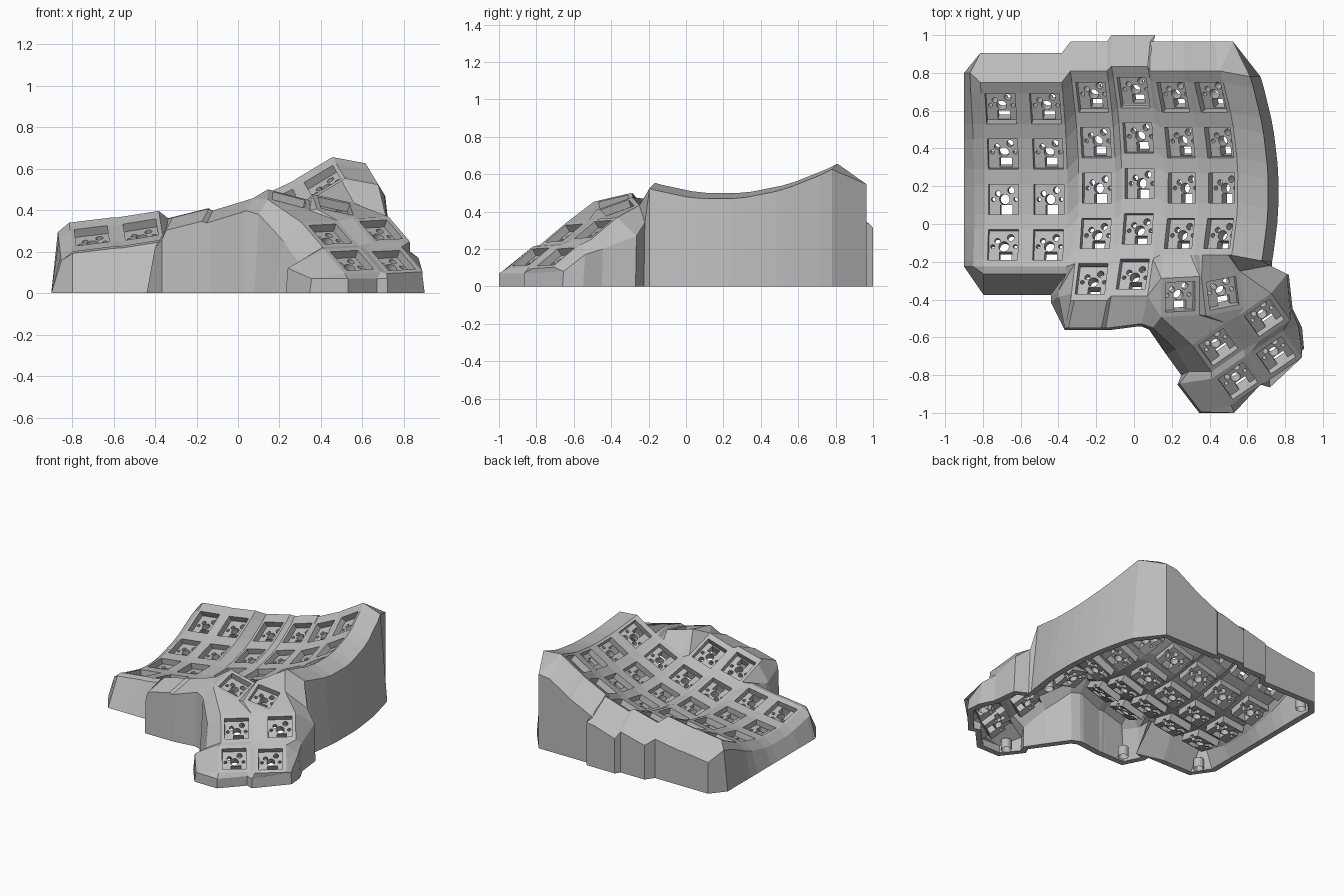
import bpy, bmesh, math
from mathutils import Vector, Matrix

if "Cube" in bpy.data.objects:
    bpy.data.objects.remove(bpy.data.objects["Cube"], do_unlink=True)

grey = bpy.data.materials.new("plain_grey")
grey.use_nodes = True
grey.diffuse_color = (0.5, 0.5, 0.5, 1)
grey.node_tree.nodes["Principled BSDF"].inputs["Base Color"].default_value = (0.5, 0.5, 0.5, 1)

HOLE, EDGE, MARGIN, PITCH, THICK = 0.08, 0.1, 0.115, 0.24, 0.045


def add_object(name, mesh):
    obj = bpy.data.objects.new(name, mesh)
    bpy.context.collection.objects.link(obj)
    if not mesh.materials:
        mesh.materials.append(grey)
    return obj


def to_mesh(name, bm):
    mesh = bpy.data.meshes.new(name)
    bm.to_mesh(mesh)
    bm.free()
    return mesh


def baked(obj):
    """Mesh of an object with its modifiers applied."""
    bpy.context.view_layer.update()
    return bpy.data.meshes.new_from_object(obj.evaluated_get(bpy.context.evaluated_depsgraph_get()))


# Key columns: x and z at the lowest point, tilt, y of lowest point, y of back key, rows
columns = [
    (-0.69, 0.155, 7, 0.12, 0.61, 4),
    (-0.45, 0.185, 9, 0.12, 0.61, 4),
    (-0.195, 0.205, 14, 0.20, 0.67, 5),
    (0.03, 0.25, 17, 0.23, 0.695, 5),
    (0.255, 0.33, 25, 0.20, 0.67, 4),
    (0.465, 0.445, 31, 0.20, 0.67, 4),
]


def on_column(col, u, y):
    """Point on a tilted, curved key column."""
    x0, z0, tilt, low, _, _ = col
    t = math.radians(tilt)
    rise = (y - low) ** 2 / 2.0
    return Vector((x0 + u * math.cos(t) - rise * math.sin(t), y,
                   z0 + u * math.sin(t) + rise * math.cos(t)))


def pose(centre, x_axis, y_axis):
    x = x_axis.normalized()
    n = x.cross(y_axis).normalized()
    m = Matrix((x, n.cross(x), n)).transposed().to_4x4()
    m.translation = centre
    return m


bm = bmesh.new()
poses = []


def face(*verts):
    unique = list(dict.fromkeys(verts))
    if len(unique) > 2:
        bm.faces.new(unique)


# Key well: columns of cells with an opening for each key
grid = []
for col in columns:
    back, rows = col[4], col[5]
    keys = [back - PITCH * r for r in range(rows)]
    ys = [back + MARGIN + 0.025]
    for y in keys:
        ys += [y + HOLE, y - HOLE]
        c = (on_column(col, 0, y + HOLE) + on_column(col, 0, y - HOLE)) / 2
        poses.append(pose(c, on_column(col, 1, y) - on_column(col, 0, y),
                          on_column(col, 0, y + HOLE) - on_column(col, 0, y - HOLE)))
    ys.append(keys[-1] - MARGIN)
    v = [[bm.verts.new(on_column(col, u, y)) for u in (-EDGE, -HOLE, HOLE, EDGE)] for y in ys]
    for i in range(len(ys) - 1):
        for j in range(3):
            if not (j == 1 and i % 2 == 1):
                face(v[i][j], v[i + 1][j], v[i + 1][j + 1], v[i][j + 1])
    grid.append(v)

# Strips joining neighbouring columns
for a, b in zip(grid, grid[1:]):
    for i in range(min(len(a), len(b)) - 1):
        face(a[i][3], a[i + 1][3], b[i + 1][0], b[i][0])

# Thumb keys: four-sided frames; corners are named back/front + left/right
thumb = {}


def thumb_key(name, centre, x_axis, normal):
    x, n = Vector(x_axis), Vector(normal)
    m = pose(Vector(centre), x, n.cross(x))
    poses.append(m)
    signs = [(-1, -1), (1, -1), (1, 1), (-1, 1)]
    outer = [bm.verts.new(m @ Vector((sx * 0.105, sy * 0.105, 0))) for sx, sy in signs]
    inner = [bm.verts.new(m @ Vector((sx * HOLE, sy * HOLE, 0))) for sx, sy in signs]
    for i in range(4):
        k = (i + 1) % 4
        face(outer[i], outer[k], inner[k], inner[i])
    for corner, v in zip(("fl", "fr", "br", "bl"), outer):
        thumb[name + corner] = v


thumb_key("A", (0.245, -0.385, 0.45), (0.95, 0.05, -0.25), (0.25, -0.22, 0.93))
thumb_key("B", (0.47, -0.367, 0.42), (0.93, 0.18, -0.2), (0.28, -0.3, 0.92))
LOW_X, LOW_N = (0.82, 0.56, 0.04), (0.29, -0.48, 0.82)
for name, centre in {"C": (0.69, -0.497, 0.305), "D": (0.445, -0.652, 0.285),
                     "E": (0.752, -0.695, 0.158), "F": (0.55, -0.83, 0.158)}.items():
    thumb_key(name, centre, LOW_X, LOW_N)

# Webbing between the thumb keys
for web in ("Afr Bfl Bbl Abr", "Bfr Cbl Cbr Bbr", "Afl Dbl Dbr Afr", "Afr Dbr Bfl",
            "Bfl Dbr Cbl Bfr", "Dbr Dfr Cfl Cbl", "Dfl Fbl Fbr Dfr", "Cfl Ebl Ebr Cfr",
            "Fbr Ffr Efl Ebl", "Dfr Fbr Ebl Cfl"):
    face(*[thumb[n] for n in web.split()])

# Bridge from the key well to the thumb keys
T = thumb
c1, c2, c3, c4, c5, c6 = grid
lip5, lip6 = c5[-1], c6[-1]
face(lip5[0], T["Abl"], lip5[1])
face(lip5[1], T["Abl"], T["Abr"], lip5[2])
face(lip5[2], T["Abr"], lip5[3])
face(lip5[3], T["Abr"], T["Bbl"], lip6[0])
face(lip6[0], T["Bbl"], lip6[1])
face(lip6[1], T["Bbl"], T["Bbr"], lip6[2])
face(lip6[2], T["Bbr"], lip6[3])
face(c4[9][3], T["Abl"], lip5[0])
for i in (9, 10):
    face(c4[i][3], c4[i + 1][3], T["Abl"])
face(c4[11][3], T["Afl"], T["Abl"])

# Outer wall: each station is a top vertex, a shoulder point and a ground point
stations = []


def station(v, shoulder, ground):
    stations.append((v, bm.verts.new(shoulder), bm.verts.new((ground[0], ground[1], 0))))


def offset(v, dx, dy, dz):
    return v.co + Vector((dx, dy, dz))


flare = {c6[0][3]: 0.07, c4[0][3]: 0.04}
for col in reversed(grid):                       # back
    for v in reversed(col[0]):
        s = offset(v, flare.get(v, 0), *((0.165, -0.14) if col is c4 else (0.155, -0.11)))
        station(v, s, s)
for row in c1:                                   # left
    y = row[0].co.y + (0.05 if row is c1[0] else 0)
    station(row[0], (row[0].co.x - 0.055, y, row[0].co.z - 0.045), (-0.9, y))
for v in c1[-1] + c2[-1]:                        # front left
    x = v.co.x - (0.08 if v is c2[-1][3] else 0)
    station(v, offset(v, 0, -0.04, -0.01), (x, -0.375))
for i in (9, 10):                                # step to the longer columns
    y = -0.385 - 0.03 * (i - 9)
    station(c3[i][0], (-0.40, y + 0.03, 0.22), (-0.44, y))
for v in c3[-1] + c4[-1]:                        # front middle
    front = -0.55 if v.co.x < 0 else -0.53
    drop = 0.1 if v is c3[-1][0] else 0.06
    station(v, (v.co.x - 0.03, front, v.co.z - drop), (v.co.x - 0.03, front - 0.012))
for name, x, y, z, inset in (
        ("Afl", 0.08, -0.56, 0.38, 0.02), ("Dbl", 0.17, -0.69, 0.25, 0.05),
        ("Dfl", 0.25, -0.80, 0.15, 0.04), ("Fbl", 0.23, -0.85, 0.12, 0.01),
        ("Ffl", 0.345, -1, 0.07, 0.01), ("Ffl", 0.53, -1, 0.07, 0),
        ("Ffr", 0.67, -0.85, 0.07, 0), ("Efl", 0.72, -0.865, 0.07, 0),
        ("Efr", 0.9, -0.66, 0.08, -0.01), ("Ebr", 0.89, -0.55, 0.17, -0.02),
        ("Cfr", 0.84, -0.45, 0.2, -0.01), ("Cbr", 0.82, -0.27, 0.27, -0.01),
        ("Bbr", 0.73, -0.225, 0.34, -0.01)):     # thumb
    station(T[name], (x + inset, y + abs(inset) / 2, z), (x, y))
for row in reversed(c6):                         # right
    v = row[3]
    station(v, offset(v, 0.16, -0.03, -0.03), (v.co.x + 0.215, v.co.y - 0.03))

for a, b in zip(stations, stations[1:] + stations[:1]):
    face(a[0], a[1], b[1], b[0])
    face(a[1], a[2], b[2], b[1])

bmesh.ops.recalc_face_normals(bm, faces=bm.faces)
if sum(f.normal.z * f.calc_area() for f in bm.faces) < 0:
    bmesh.ops.reverse_faces(bm, faces=bm.faces)
raw = add_object("case_raw", to_mesh("case_raw", bm))
solid = raw.modifiers.new("thickness", "SOLIDIFY")
solid.thickness, solid.offset = THICK, -1
case = add_object("keyboard_case", baked(raw))
bpy.data.objects.remove(raw, do_unlink=True)
for v in case.data.vertices:
    v.co.z = max(v.co.z, 0)


def box(bm, x, y, z, sx, sy, sz):
    bmesh.ops.create_cube(bm, size=1, matrix=Matrix.Translation((x, y, z)) @ Matrix.Diagonal((sx, sy, sz, 1)))


def pin(bm, x, y, z, r, depth, sides=16):
    bmesh.ops.create_cone(bm, cap_ends=True, segments=sides, radius1=r, radius2=r, depth=depth,
                          matrix=Matrix.Translation((x, y, z)))


# Switch socket: a plate pierced by pin holes, repeated under each opening
plate = bmesh.new()
box(plate, 0, 0, -0.069, 0.176, 0.176, 0.054)
holes = bmesh.new()
box(holes, 0.01, -0.055, -0.06, 0.066, 0.05, 0.2)
box(holes, -0.07, 0.055, -0.105, 0.08, 0.05, 0.06)
box(holes, 0.07, 0.02, -0.105, 0.08, 0.03, 0.06)
for x, y, r in ((0, 0, 0.027), (0.035, 0.048, 0.018), (-0.035, 0.03, 0.015),
                (0.06, 0, 0.011), (-0.06, 0, 0.011)):
    pin(holes, x, y, -0.06, r, 0.2)
plate_obj = add_object("socket_blank", to_mesh("socket_blank", plate))
cutter = add_object("socket_cutter", to_mesh("socket_cutter", holes))
cutter.hide_render = True
cut = plate_obj.modifiers.new("pin_holes", "BOOLEAN")
cut.operation, cut.object, cut.solver, cut.use_self = "DIFFERENCE", cutter, "EXACT", True
socket = baked(plate_obj)
for helper in (plate_obj, cutter):
    bpy.data.objects.remove(helper, do_unlink=True)
for i, m in enumerate(poses):
    add_object(f"switch_socket_{i + 1}", socket).matrix_world = m

# Screw posts inside the base rim
post = bmesh.new()
pin(post, 0, 0, 0.035, 0.035, 0.07)
base = [f for f in post.faces if f.normal.z < -0.9]
bmesh.ops.inset_region(post, faces=base, thickness=0.013)
bmesh.ops.translate(post, verts=base[0].verts, vec=(0, 0, 0.05))
post_mesh = to_mesh("screw_post", post)
for i, (x, y) in enumerate(((-0.8, 0.78), (0.55, 0.86), (0.66, -0.1), (-0.79, -0.27),
                            (-0.3, -0.47), (0.36, -0.9), (0.81, -0.6))):
    add_object(f"screw_post_{i + 1}", post_mesh).location = (x, y, 0)
